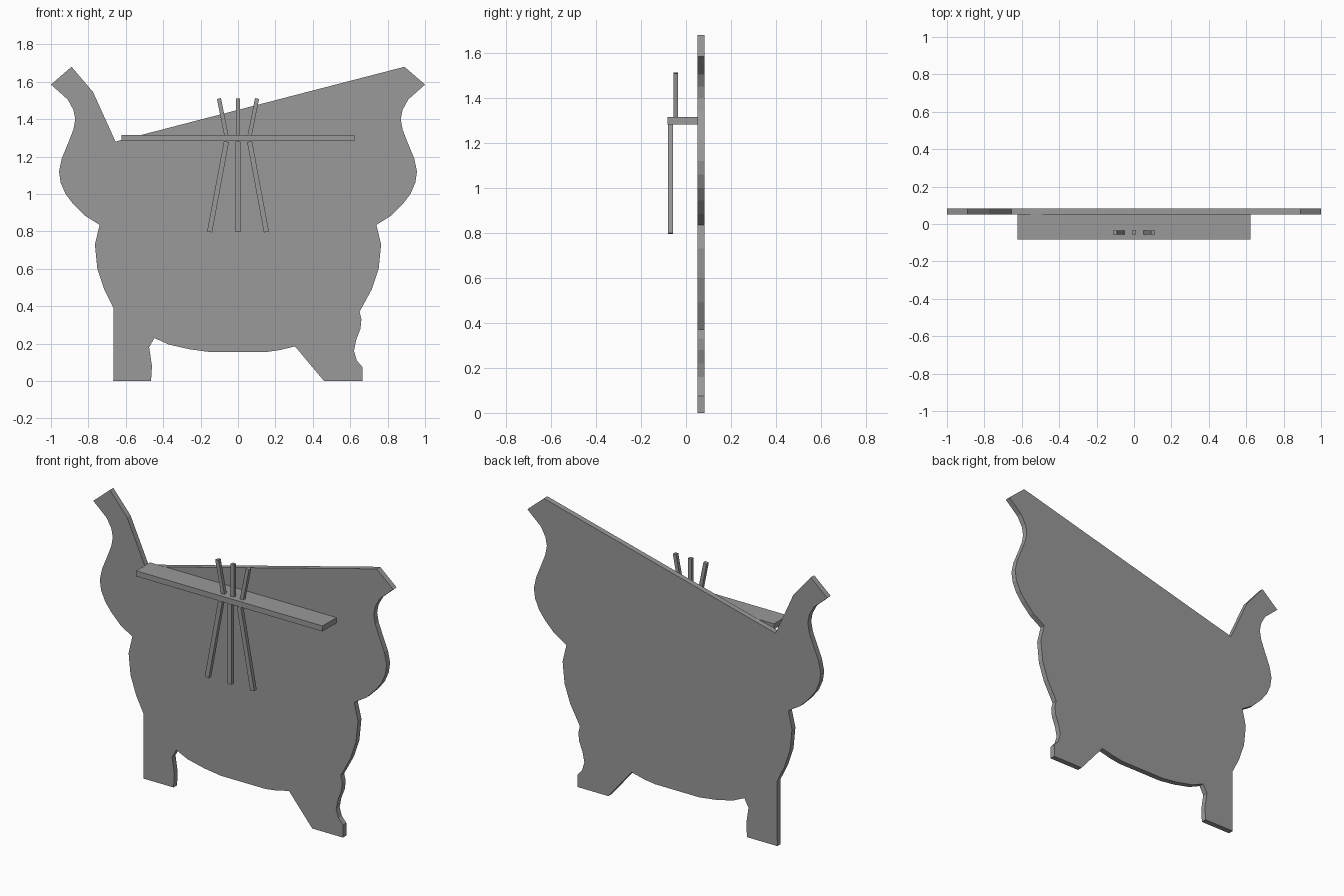
import bpy, bmesh
from mathutils import Vector

if "Cube" in bpy.data.objects:
    bpy.data.objects.remove(bpy.data.objects["Cube"])

grey = bpy.data.materials.new("mid grey")
grey.diffuse_color = (0.32, 0.32, 0.32, 1)
grey.use_nodes = True
grey.node_tree.nodes["Principled BSDF"].inputs["Base Color"].default_value = grey.diffuse_color


def extrude_profile(name, points, y0, y1):
    """Flat x-z outline extruded from y0 to y1."""
    bm = bmesh.new()
    face = bm.faces.new([bm.verts.new((x, y0, z)) for x, z in points])
    new = bmesh.ops.extrude_face_region(bm, geom=[face])["geom"]
    bmesh.ops.translate(bm, vec=(0, y1 - y0, 0),
                        verts=[v for v in new if isinstance(v, bmesh.types.BMVert)])
    bmesh.ops.recalc_face_normals(bm, faces=bm.faces)
    mesh = bpy.data.meshes.new(name)
    bm.to_mesh(mesh)
    bm.free()
    mesh.materials.append(grey)
    obj = bpy.data.objects.new(name, mesh)
    bpy.context.collection.objects.link(obj)
    return obj


def stick(name, a, b, width, y0, y1):
    """Square rod between two x-z points."""
    a, b = Vector(a), Vector(b)
    d = (b - a).normalized()
    side = Vector((-d.y, d.x)) * width / 2
    return extrude_profile(name, [a - side, b - side, b + side, a + side], y0, y1)


# Curved flank shared by both sides, bottom to top
flank = [(0.715, 0.49), (0.752, 0.60), (0.765, 0.73), (0.74, 0.835), (0.82, 0.885),
         (0.88, 0.945), (0.922, 1.00), (0.948, 1.06), (0.957, 1.12), (0.942, 1.19),
         (0.905, 1.28), (0.88, 1.345), (0.87, 1.40), (0.88, 1.45), (0.91, 1.505),
         (1.0, 1.585), (0.89, 1.68)]

# Right foot and lower leg
right_leg = [(0.305, 0.185), (0.46, 0), (0.665, 0), (0.665, 0.075), (0.635, 0.11),
             (0.62, 0.16), (0.632, 0.22), (0.655, 0.28), (0.66, 0.33), (0.65, 0.37)]
# Notch between the sloping top edge and the left horn
notch = [(-0.52, 1.315), (-0.62, 1.29), (-0.655, 1.28), (-0.775, 1.545)]
# Left foot and belly
left_leg = [(-0.665, 0.39), (-0.667, 0), (-0.465, 0), (-0.46, 0.08), (-0.475, 0.18),
            (-0.447, 0.23)]
belly = [(-0.37, 0.195), (-0.26, 0.17), (-0.15, 0.155), (0.15, 0.155), (0.22, 0.165)]

left_flank = [(-x, z) for x, z in reversed(flank)]
extrude_profile("back_panel", right_leg + flank + notch + left_flank + left_leg + belly,
                0.05, 0.083)

# Shelf in front of the panel
extrude_profile("shelf", [(-0.622, 1.282), (0.622, 1.282), (0.622, 1.315), (-0.622, 1.315)],
                -0.083, 0.05)

# Sticks fanning out above and below the shelf
for side, label in ((-1, "left"), (0, "middle"), (1, "right")):
    stick(f"lower_stick_{label}", (side * 0.152, 0.797), (side * 0.062, 1.28),
          0.027, -0.081, -0.058)
    stick(f"upper_stick_{label}", (side * 0.102, 1.51), (side * 0.062, 1.31),
          0.022, -0.056, -0.035)
